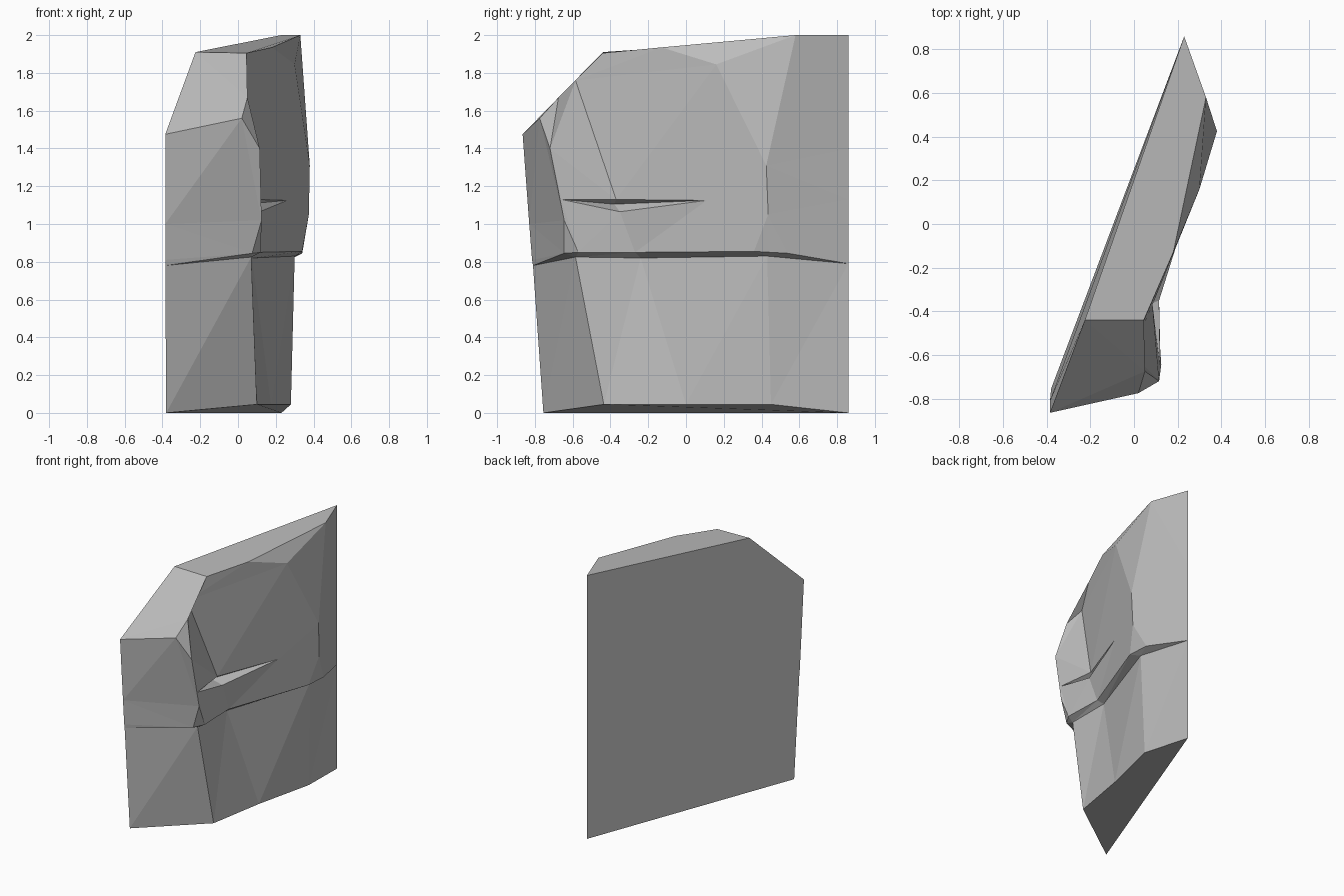
import bpy
import bmesh
from mathutils import Vector

default_cube = bpy.data.objects.get("Cube")
if default_cube:
    bpy.data.objects.remove(default_cube, do_unlink=True)

# Single plain stone colour
stone = bpy.data.materials.new("grey_stone")
stone.use_nodes = True
stone_colour = (0.5, 0.5, 0.5, 1)
stone.diffuse_color = stone_colour
stone.node_tree.nodes["Principled BSDF"].inputs["Base Color"].default_value = stone_colour


def doubled(section):
    """Repeat both corners so a five point section matches the seven point ones."""
    front, corner, middle, bulge, back = section
    return [front, corner, corner, middle, bulge, bulge, back]


def replaced(section, changes):
    """Copy a section with some of its points moved."""
    return [changes.get(index, point) for index, point in enumerate(section)]


# Sections of the rough face, each running from the near edge to the far edge
base = doubled([(-.38, -.755, 0), (.10, -.435, .045), (.175, 0, .045),
                (.28, .45, .045), (.23, .86, 0)])
ledge_under = doubled([(-.385, -.81, .78), (.07, -.585, .825), (.075, -.24, .82),
                       (.30, .43, .83), (.23, .86, .79)])
ledge_lip = [(-.385, -.815, .81), (.075, -.645, .845), (.12, -.57, .85),
             (.11, -.27, .85), (.34, .36, .855), (.34, .54, .845), (.23, .86, .83)]
crack_floor = [(-.385, -.83, 1.0), (.125, -.645, 1.02), (.12, -.66, 1.13),
               (.115, -.35, 1.065), (.26, .11, 1.125), (.375, .435, 1.05), (.23, .86, 1.13)]
crack_depth = replaced(crack_floor, {3: (.04, -.38, 1.105)})
crack_roof = replaced(crack_floor, {3: (.085, -.37, 1.13)})
shoulder = [(-.385, -.865, 1.475), (.02, -.775, 1.56), (.115, -.72, 1.40),
            (-.015, -.585, 1.76), (.30, .16, 1.845), (.38, .425, 1.31), (.23, .86, 1.4)]
top_near = (-.225, -.44, 1.91)
chip = (.05, -.675, 1.67)
brow = replaced(shoulder, {0: top_near, 1: chip, 2: chip})
top_corner = (.045, -.44, 1.905)
top = [top_near, top_corner, top_corner, top_corner,
       (.18, -.13, 1.935), (.33, .58, 2.0), (.23, .86, 2.0)]
sections = [base, ledge_under, ledge_lip, crack_floor, crack_depth,
            crack_roof, shoulder, brow, top]

bm = bmesh.new()
corners = {}


def corner_vertex(point):
    if point not in corners:
        corners[point] = bm.verts.new(point)
    return corners[point]


def add_face(points):
    """Make a face, dropping repeated points and collapsed faces."""
    points = list(dict.fromkeys(points))
    if len(points) > 2:
        bm.faces.new([corner_vertex(point) for point in points])


def add_facet(a, b, c, d):
    """Fill four corners with two facets, folded along the shorter diagonal."""
    if len({a, b, c, d}) < 4:
        add_face([a, b, c, d])
    elif (Vector(a) - Vector(c)).length < (Vector(b) - Vector(d)).length:
        add_face([a, b, c])
        add_face([a, c, d])
    else:
        add_face([a, b, d])
        add_face([b, c, d])


# Rough faceted side with the ledge and the crack
for lower, upper in zip(sections, sections[1:]):
    for i in range(len(lower) - 1):
        add_facet(lower[i], lower[i + 1], upper[i + 1], upper[i])

# Underside, top and flat rear
add_face(base)
add_face(top)
add_face([s[0] for s in sections] + [s[-1] for s in reversed(sections)])

bmesh.ops.recalc_face_normals(bm, faces=bm.faces)
mesh = bpy.data.meshes.new("rock_slab")
bm.to_mesh(mesh)
bm.free()
mesh.materials.append(stone)
rock_slab = bpy.data.objects.new("rock_slab", mesh)
bpy.context.collection.objects.link(rock_slab)
